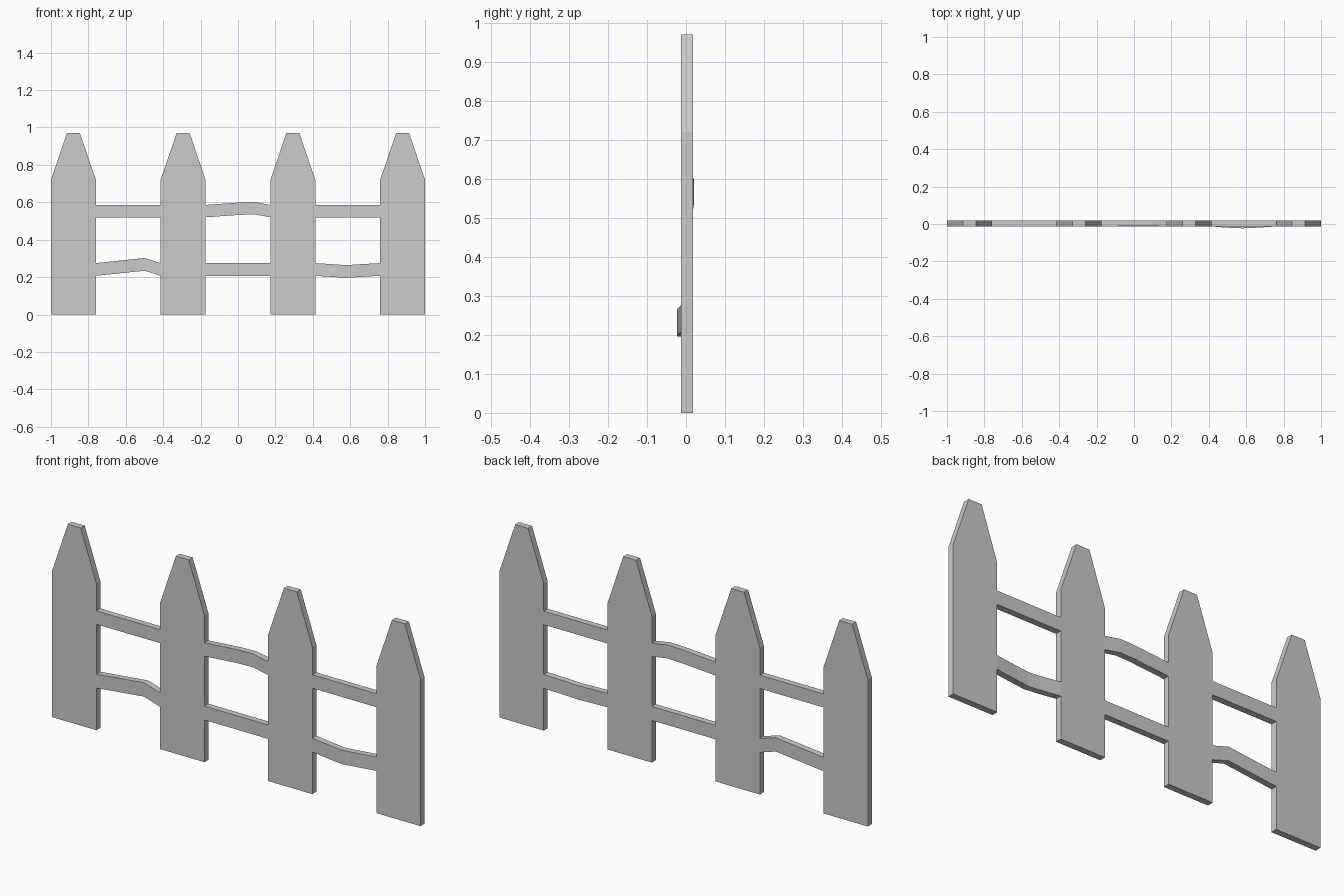
import bpy, bmesh

if "Cube" in bpy.data.objects:
    bpy.data.objects.remove(bpy.data.objects["Cube"])

FRONT, BACK = -0.013, 0.018
HALF_W, SPACING = 0.12, 0.5867
CENTRES = [(i - 1.5) * SPACING for i in range(4)]


def finish(bm, name):
    bmesh.ops.recalc_face_normals(bm, faces=bm.faces)
    mesh = bpy.data.meshes.new(name)
    bm.to_mesh(mesh)
    bm.free()
    obj = bpy.data.objects.new(name, mesh)
    bpy.context.collection.objects.link(obj)
    return obj


def picket(name, cx):
    # flat board with a tapered, blunt tip
    half = [(HALF_W, 0), (HALF_W, 0.72), (0.035, 0.97)]
    outline = half + [(-x, z) for x, z in reversed(half)]
    bm = bmesh.new()
    face = bm.faces.new([bm.verts.new((cx + x, FRONT, z)) for x, z in outline])
    new = bmesh.ops.extrude_face_region(bm, geom=[face], use_keep_orig=True)["geom"]
    verts = [v for v in new if isinstance(v, bmesh.types.BMVert)]
    bmesh.ops.translate(bm, verts=verts, vec=(0, BACK - FRONT, 0))
    return finish(bm, name)


def rail(name, gap, z0, z1, bends=()):
    # rectangular strip between two pickets; bends are (x, y shift, z shift)
    start, end = CENTRES[gap] + HALF_W, CENTRES[gap + 1] - HALF_W
    bm = bmesh.new()
    rings = []
    for x, dy, dz in [(start, 0, 0), *bends, (end, 0, 0)]:
        section = [(FRONT, z0), (BACK, z0), (BACK, z1), (FRONT, z1)]
        rings.append([bm.verts.new((x, y + dy, z + dz)) for y, z in section])
    for a, b in zip(rings, rings[1:]):
        for i in range(4):
            j = (i + 1) % 4
            bm.faces.new((a[i], a[j], b[j], b[i]))
    return finish(bm, name)


# Pickets
for i, cx in enumerate(CENTRES):
    picket(f"picket_{i + 1}", cx)

# Upper rails, the middle one warped upward and back
UPPER = (0.52, 0.586)
rail("upper_rail_left", 0, *UPPER)
rail("upper_rail_middle", 1, *UPPER, [(0.01, 0.002, 0.013), (0.09, 0.002, 0.015)])
rail("upper_rail_right", 2, *UPPER)

# Lower rails, the outer ones warped
LOWER = (0.207, 0.275)
rail("lower_rail_left", 0, *LOWER, [(-0.5, 0, 0.027)])
rail("lower_rail_middle", 1, *LOWER)
rail("lower_rail_right", 2, *LOWER, [(0.52, -0.008, -0.007), (0.58, -0.01, -0.011), (0.64, -0.008, -0.007)])
